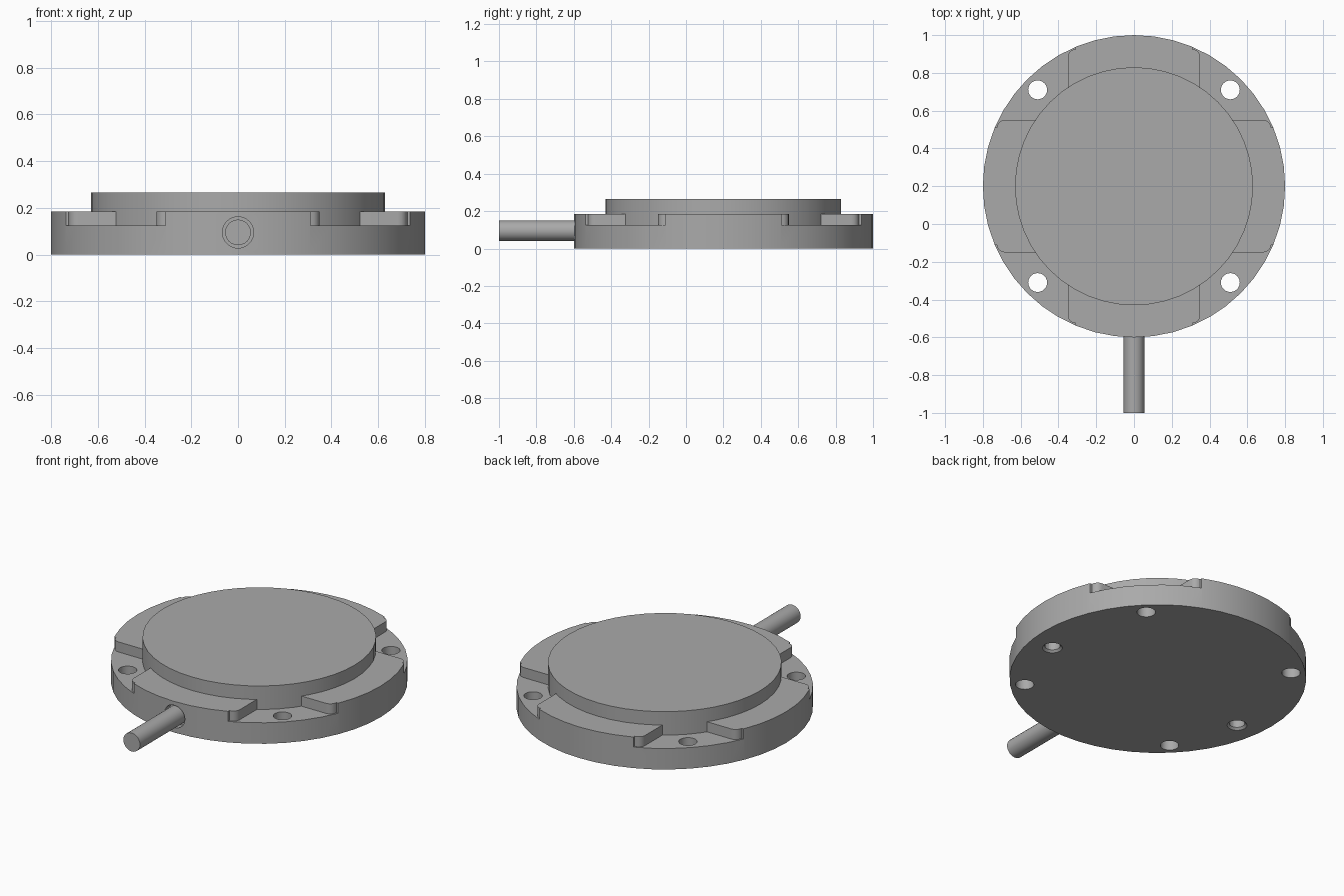
import bpy, bmesh, math
from mathutils import Matrix, Vector

if "Cube" in bpy.data.objects:
    bpy.data.objects.remove(bpy.data.objects["Cube"], do_unlink=True)

CY = 0.2          # centre of the round housing in y
FLOOR = 0.125     # height of the mounting ledges
STEM_Z = 0.095

grey = bpy.data.materials.new("plain_grey")
grey.use_nodes = True
colour = (0.40, 0.40, 0.40, 1)
grey.diffuse_color = colour
grey.node_tree.nodes["Principled BSDF"].inputs["Base Color"].default_value = colour


def make(name, bm):
    bmesh.ops.recalc_face_normals(bm, faces=bm.faces)
    mesh = bpy.data.meshes.new(name)
    bm.to_mesh(mesh)
    bm.free()
    mesh.materials.append(grey)
    ob = bpy.data.objects.new(name, mesh)
    bpy.context.collection.objects.link(ob)
    return ob


def cylinder(bm, start, end, r1, r2=None, sides=48):
    a, b = Vector(start), Vector(end)
    turn = (b - a).to_track_quat('Z', 'Y').to_matrix().to_4x4()
    bmesh.ops.create_cone(bm, cap_ends=True, segments=sides, radius1=r1,
                          radius2=r1 if r2 is None else r2, depth=(b - a).length,
                          matrix=Matrix.Translation((a + b) / 2) @ turn)


def prism(bm, outline, z0, z1):
    face = bm.faces.new([bm.verts.new((x, y, z0)) for x, y in outline])
    out = bmesh.ops.extrude_face_region(bm, geom=[face])
    verts = [v for v in out["geom"] if isinstance(v, bmesh.types.BMVert)]
    bmesh.ops.translate(bm, verts=verts, vec=(0, 0, z1 - z0))


def carve(target, name, bm):
    cutter = make(name, bm)
    cutter.hide_render = True
    mod = target.modifiers.new(name, 'BOOLEAN')
    mod.operation, mod.solver, mod.object = 'DIFFERENCE', 'EXACT', cutter
    bpy.context.view_layer.objects.active = target
    bpy.ops.object.modifier_apply(modifier=name)
    bpy.data.objects.remove(cutter, do_unlink=True)


def smooth(ob):
    bpy.ops.object.select_all(action='DESELECT')
    ob.select_set(True)
    bpy.context.view_layer.objects.active = ob
    bpy.ops.object.shade_smooth_by_angle(angle=math.radians(30))


# Round housing
bm = bmesh.new()
cylinder(bm, (0, CY, 0), (0, CY, 0.185), 0.8)
housing = make("housing", bm)

# Four corner ledges whose raised neighbours have rounded outer corners
arc = [(0.31 + 0.04 * math.cos(t * math.pi / 8), 0.685 + 0.04 * math.sin(t * math.pi / 8))
       for t in range(5)]
outline = [(0.35, 0.35)] + arc + [(0.31, 1), (1, 1), (1, 0.31)] + [(y, x) for x, y in reversed(arc)]
corners = [(sx, sy) for sx in (-1, 1) for sy in (-1, 1)]
bm = bmesh.new()
for sx, sy in corners:
    prism(bm, [(sx * x, CY + sy * y) for x, y in outline], FLOOR, 0.3)
carve(housing, "ledge_cutter", bm)

# Through holes in the ledges
bm = bmesh.new()
for sx, sy in corners:
    x, y = sx * 0.51, CY + sy * 0.51
    cylinder(bm, (x, y, -0.1), (x, y, 0.3), 0.05, sides=24)
carve(housing, "mounting_hole_cutter", bm)

# Blind holes in the underside with chamfered mouths
for part in ("bore", "chamfer"):
    bm = bmesh.new()
    for sx in (-1, 1):
        x, y = sx * 0.65, CY - 0.11
        if part == "bore":
            cylinder(bm, (x, y, -0.1), (x, y, 0.1), 0.042, sides=24)
        else:
            cylinder(bm, (x, y, -0.01), (x, y, 0.012), 0.064, 0.042, sides=24)
    carve(housing, part + "_cutter", bm)

# Recess around the stem
bm = bmesh.new()
cylinder(bm, (0, -0.7, STEM_Z), (0, -0.55, STEM_Z), 0.067, sides=32)
carve(housing, "stem_recess_cutter", bm)
smooth(housing)

# Raised disc
bm = bmesh.new()
cylinder(bm, (0, CY, 0.115), (0, CY, 0.265), 0.63)
smooth(make("raised_disc", bm))

# Stem at the front
bm = bmesh.new()
cylinder(bm, (0, -1, STEM_Z), (0, -0.53, STEM_Z), 0.055, sides=24)
smooth(make("stem", bm))
